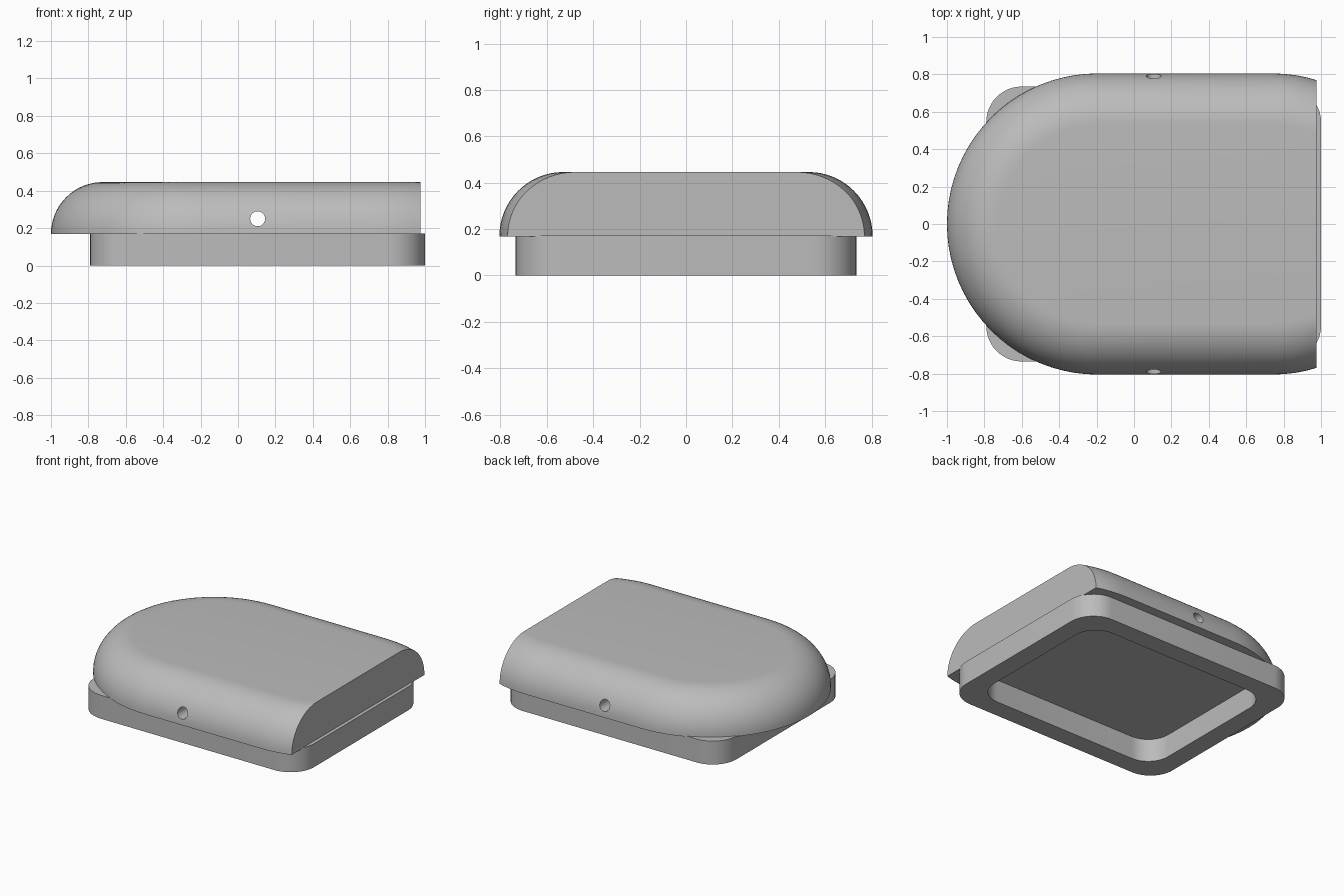
import bpy, bmesh
from math import sin, cos, pi, radians

if "Cube" in bpy.data.objects:
    bpy.data.objects.remove(bpy.data.objects["Cube"], do_unlink=True)

grey = bpy.data.materials.new("mid grey")
grey.use_nodes = True
grey.diffuse_color = (0.5, 0.5, 0.5, 1)
grey.node_tree.nodes["Principled BSDF"].inputs["Base Color"].default_value = (0.5, 0.5, 0.5, 1)


def finish(bm, name):
    bmesh.ops.recalc_face_normals(bm, faces=bm.faces)
    mesh = bpy.data.meshes.new(name)
    bm.to_mesh(mesh)
    bm.free()
    mesh.materials.append(grey)
    obj = bpy.data.objects.new(name, mesh)
    bpy.context.collection.objects.link(obj)
    return obj


def activate(obj):
    bpy.ops.object.select_all(action="DESELECT")
    obj.select_set(True)
    bpy.context.view_layer.objects.active = obj


def smooth(obj):
    activate(obj)
    bpy.ops.object.shade_smooth_by_angle(angle=radians(30))


def rounded_outline(x0, x1, half_y, r, steps):
    """Outline of a rectangle with round corners, anticlockwise."""
    centres = [(x1 - r, half_y - r), (x0 + r, half_y - r),
               (x0 + r, r - half_y), (x1 - r, r - half_y)]
    return [(cx + r * cos((q + i / steps) * pi / 2), cy + r * sin((q + i / steps) * pi / 2))
            for q, (cx, cy) in enumerate(centres) for i in range(steps + 1)]


def bridge(bm, a, b):
    for i in range(len(a)):
        j = (i + 1) % len(a)
        bm.faces.new((a[i], a[j], b[j], b[i]))


# Base frame: open rounded rectangular ring
bm = bmesh.new()
outer = rounded_outline(-0.79, 1.0, 0.735, 0.19, 12)
inner = rounded_outline(-0.65, 0.86, 0.595, 0.17, 12)
loops = [[bm.verts.new((x, y, z)) for x, y in pts]
         for pts, z in ((outer, 0), (outer, 0.172), (inner, 0.172), (inner, 0))]
for k in range(4):
    bridge(bm, loops[k], loops[(k + 1) % 4])
smooth(finish(bm, "base_frame"))

# Domed shell: stadium outline shrinking along a quarter round
bm = bmesh.new()
bottom, height, radius, fillet = 0.168, 0.278, 0.805, 0.275
left_x, right_x, steps, levels = -0.195, 0.74, 40, 16
loops = []
for k in range(levels + 1):
    t = k / levels * pi / 2
    r = radius - fillet * (1 - cos(t))
    loop = []
    for cx, start in ((right_x, -pi / 2), (left_x, pi / 2)):
        for i in range(steps + 1):
            a = start + pi * i / steps
            loop.append(bm.verts.new((cx + r * cos(a), r * sin(a), bottom + height * sin(t))))
    loops.append(loop)
for low, high in zip(loops, loops[1:]):
    bridge(bm, low, high)
bm.faces.new(loops[0])
bm.faces.new(loops[-1])
# Flat end of the shell
cut = bmesh.ops.bisect_plane(bm, geom=bm.verts[:] + bm.edges[:] + bm.faces[:],
                             plane_co=(0.975, 0, 0), plane_no=(1, 0, 0), clear_outer=True)
edges = [e for e in cut["geom_cut"] if isinstance(e, bmesh.types.BMEdge)]
bmesh.ops.contextual_create(bm, geom=edges)
shell = finish(bm, "domed_shell")

# Pin hole straight through the shell
bpy.ops.mesh.primitive_cylinder_add(vertices=32, radius=0.04, depth=2,
                                    location=(0.105, 0, 0.25), rotation=(pi / 2, 0, 0))
cutter = bpy.context.object
cutter.name = "pin_hole_cutter"
cutter.hide_render = True
cutter.data.materials.append(grey)
mod = shell.modifiers.new("pin_hole", "BOOLEAN")
mod.operation, mod.solver, mod.object = "DIFFERENCE", "EXACT", cutter
activate(shell)
bpy.ops.object.modifier_apply(modifier=mod.name)
bpy.data.objects.remove(cutter, do_unlink=True)
smooth(shell)
